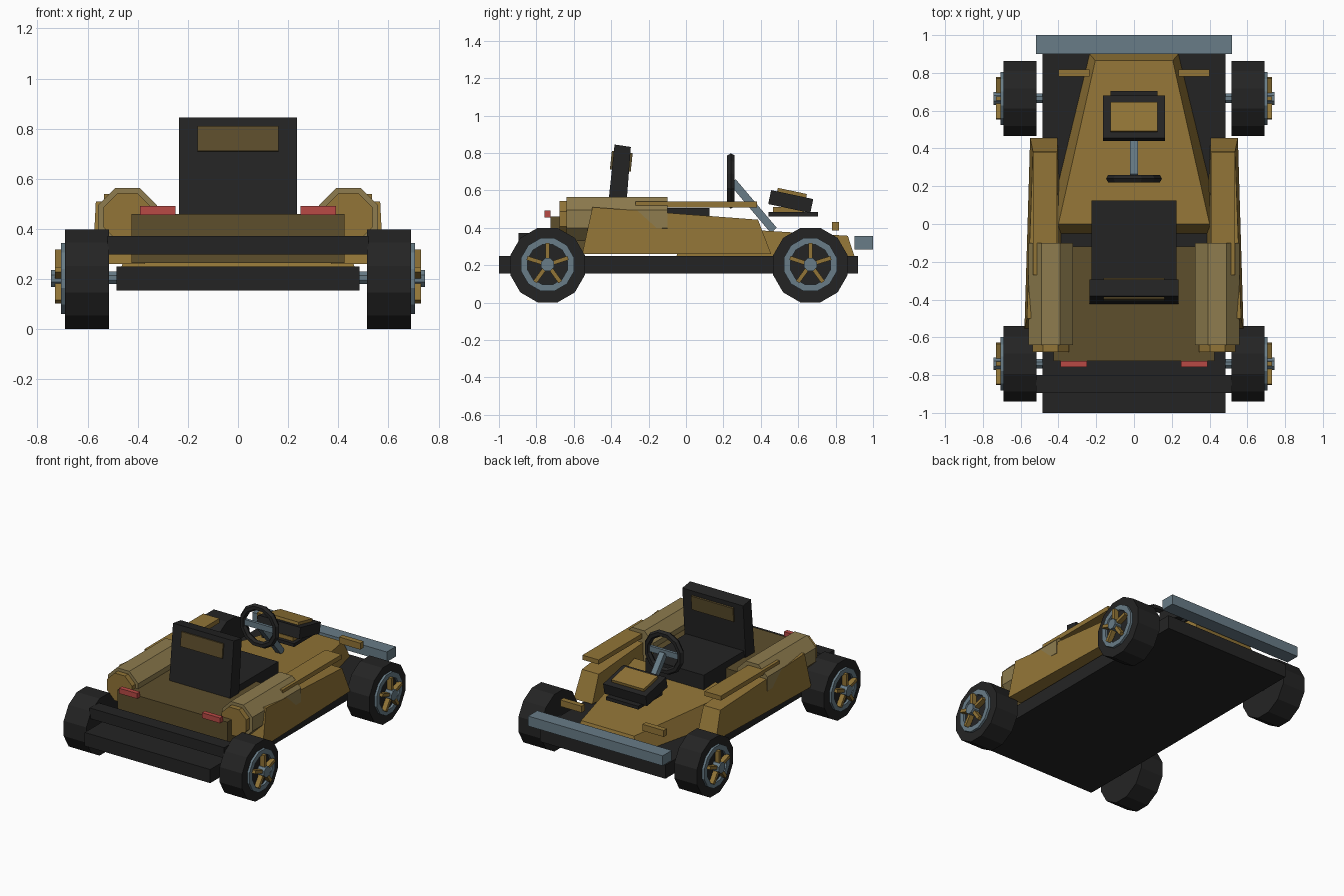
import bpy, bmesh, math
from mathutils import Vector, Matrix

if "Cube" in bpy.data.objects:
    bpy.data.objects.remove(bpy.data.objects["Cube"])


def material(name, hexcode):
    def lin(c):
        return c / 12.92 if c <= 0.04045 else ((c + 0.055) / 1.055) ** 2.4
    m = bpy.data.materials.new(name)
    rgb = [lin(int(hexcode[i:i + 2], 16) / 255) for i in (0, 2, 4)]
    m.diffuse_color = (*rgb, 1)
    m.use_nodes = True
    m.node_tree.nodes["Principled BSDF"].inputs["Base Color"].default_value = m.diffuse_color
    return m


BLACK = material("black", "242424")
GOLD = material("gold", "927537")
DARK = material("dark gold", "5D4E2C")
KHAKI = material("khaki", "8E7C4E")
STEEL = material("blue grey", "687C87")
RED = material("red", "B94A45")


def finish(bm, name, mat):
    bmesh.ops.recalc_face_normals(bm, faces=bm.faces)
    me = bpy.data.meshes.new(name)
    bm.to_mesh(me)
    bm.free()
    me.materials.append(mat)
    ob = bpy.data.objects.new(name, me)
    bpy.context.collection.objects.link(ob)
    return ob


def loft(name, mat, low, high):
    """Solid between two matching outlines."""
    bm = bmesh.new()
    a = [bm.verts.new(p) for p in low]
    b = [bm.verts.new(p) for p in high]
    bm.faces.new(a)
    bm.faces.new(b)
    n = len(a)
    for i in range(n):
        bm.faces.new((a[i], a[(i + 1) % n], b[(i + 1) % n], b[i]))
    return finish(bm, name, mat)


def box(name, mat, x, y, z, tilt=0):
    """Box from ranges, optionally tilted about the x axis through its centre."""
    c = Vector((sum(x) / 2, sum(y) / 2, sum(z) / 2))
    size = (abs(x[1] - x[0]), abs(y[1] - y[0]), abs(z[1] - z[0]), 1)
    bm = bmesh.new()
    bmesh.ops.create_cube(bm, size=1, matrix=Matrix.Translation(c)
                          @ Matrix.Rotation(tilt, 4, 'X') @ Matrix.Diagonal(size))
    return finish(bm, name, mat)


def ring(r, sides, axis, at, cy, cz):
    """Regular outline with a flat side at the top, across the x or y axis."""
    pts = []
    for i in range(sides):
        a = math.tau * (i + 0.5) / sides
        u, w = r * math.sin(a), r * math.cos(a)
        pts.append((at, cy + u, cz + w) if axis == 'x' else (cy + u, at, cz + w))
    return pts


def rod(name, mat, r, sides, axis, a, b, cy, cz):
    return loft(name, mat, ring(r, sides, axis, a, cy, cz), ring(r, sides, axis, b, cy, cz))


def rect(x, y0, y1, z0, z1, x1=None):
    """Outline across x: half width x at y0, x1 at y1."""
    x1 = x if x1 is None else x1
    return [(-x, y0, z0), (x, y0, z0), (x1, y1, z1), (-x1, y1, z1)]


# Chassis, bumpers and body
box("chassis", BLACK, (-.485, .485), (-1, .92), (.155, .25))
box("front_bumper", STEEL, (-.52, .52), (.9, 1), (.285, .355))
box("rear_bumper", BLACK, (-.52, .52), (-.895, -.8), (.298, .372))
box("rear_body", DARK, (-.425, .425), (-.725, -.12), (.265, .46))
loft("nose", GOLD, rect(.465, -.05, .9, .25, .25, .235), rect(.4, 0, .865, .41, .357, .205))

# Seat
box("seat_cushion", BLACK, (-.225, .225), (-.36, .125), (.3, .505))
loft("seat_back", BLACK, rect(.235, -.425, -.325, .44, .44), rect(.235, -.382, -.295, .845, .832))
box("headrest_panel", DARK, (-.162, .162), (-.402, -.29), (.705, .805), math.radians(-6))

# Dash console
box("console_shelf", BLACK, (-.125, .125), (.44, .705), (.46, .483))
box("console_mount", GOLD, (-.1, .1), (.465, .63), (.483, .51))
box("console", BLACK, (-.165, .165), (.445, .675), (.502, .578), math.radians(-12))
box("console_screen", GOLD, (-.125, .125), (.487, .645), (.57, .597), math.radians(-12))

# Steering wheel: hexagonal tube swept round twelve steps
bm = bmesh.new()
N, M = 12, 6
grid = []
for i in range(N):
    a = math.tau * (i + .5) / N
    row = []
    for j in range(M):
        b = math.tau * j / M
        r = .13 + .023 * math.cos(b)
        row.append(bm.verts.new((r * math.cos(a), .24 + .023 * math.sin(b), .65 + r * math.sin(a))))
    grid.append(row)
for i in range(N):
    for j in range(M):
        k, l = (i + 1) % N, (j + 1) % M
        bm.faces.new((grid[i][j], grid[k][j], grid[k][l], grid[i][l]))
finish(bm, "steering_wheel", BLACK)
box("steering_spoke", STEEL, (-.125, .125), (.23, .25), (.63, .67))
loft("steering_column", STEEL,
     [(-.02, .235, .63), (.02, .235, .63), (.02, .265, .66), (-.02, .265, .66)],
     [(-.02, .455, .37), (.02, .455, .37), (.02, .485, .4), (-.02, .485, .4)])

# Mirrored side parts
for s, side in ((-1, "left"), (1, "right")):
    loft(side + "_side_panel", GOLD,
         [(s * .37, -.555, .26), (s * .58, -.555, .26), (s * .55, .455, .26), (s * .405, .455, .26)],
         [(s * .40, -.5, .51), (s * .567, -.5, .51), (s * .535, .385, .443), (s * .405, .385, .443)])
    box(side + "_arm_rail", GOLD, (s * .41, s * .535), (-.27, .38), (.508, .54))
    rod(side + "_tank", KHAKI, .127, 8, 'y', -.64, -.1, s * .441, .447)
    rod(side + "_tank_cap", GOLD, .104, 8, 'y', -.677, -.6, s * .441, .447)
    box(side + "_front_marker", GOLD, (s * .235, s * .4), (.78, .817), (.385, .43))
    box(side + "_tail_light", RED, (s * .25, s * .39), (-.757, -.725), (.455, .492))

    # Wheels
    for y, end in ((-.74, "rear"), (.665, "front")):
        tag = side + "_" + end
        rod(tag + "_tyre", BLACK, .206, 12, 'x', s * .515, s * .69, y, .2)
        rod(tag + "_axle", STEEL, .027, 8, 'x', s * .47, s * .6, y, .205)
        rod(tag + "_hub", STEEL, .037, 8, 'x', s * .68, s * .745, y, .203)
        # Rim as a closed band
        bm = bmesh.new()
        loops = [[bm.verts.new(p) for p in ring(r, 12, 'x', s * x, y, .203)]
                 for r, x in ((.146, .68), (.146, .706), (.11, .706), (.11, .68))]
        for q in range(4):
            a, b = loops[q], loops[(q + 1) % 4]
            for i in range(12):
                j = (i + 1) % 12
                bm.faces.new((a[i], a[j], b[j], b[i]))
        finish(bm, tag + "_rim", STEEL)
        # Five spokes
        bm = bmesh.new()
        for i in range(5):
            m = (Matrix.Translation((s * .713, y, .203)) @ Matrix.Rotation(math.tau * i / 5, 4, 'X')
                 @ Matrix.Translation((0, 0, .07)) @ Matrix.Diagonal((.034, .022, .09, 1)))
            bmesh.ops.create_cube(bm, size=1, matrix=m)
        finish(bm, tag + "_spokes", GOLD)
